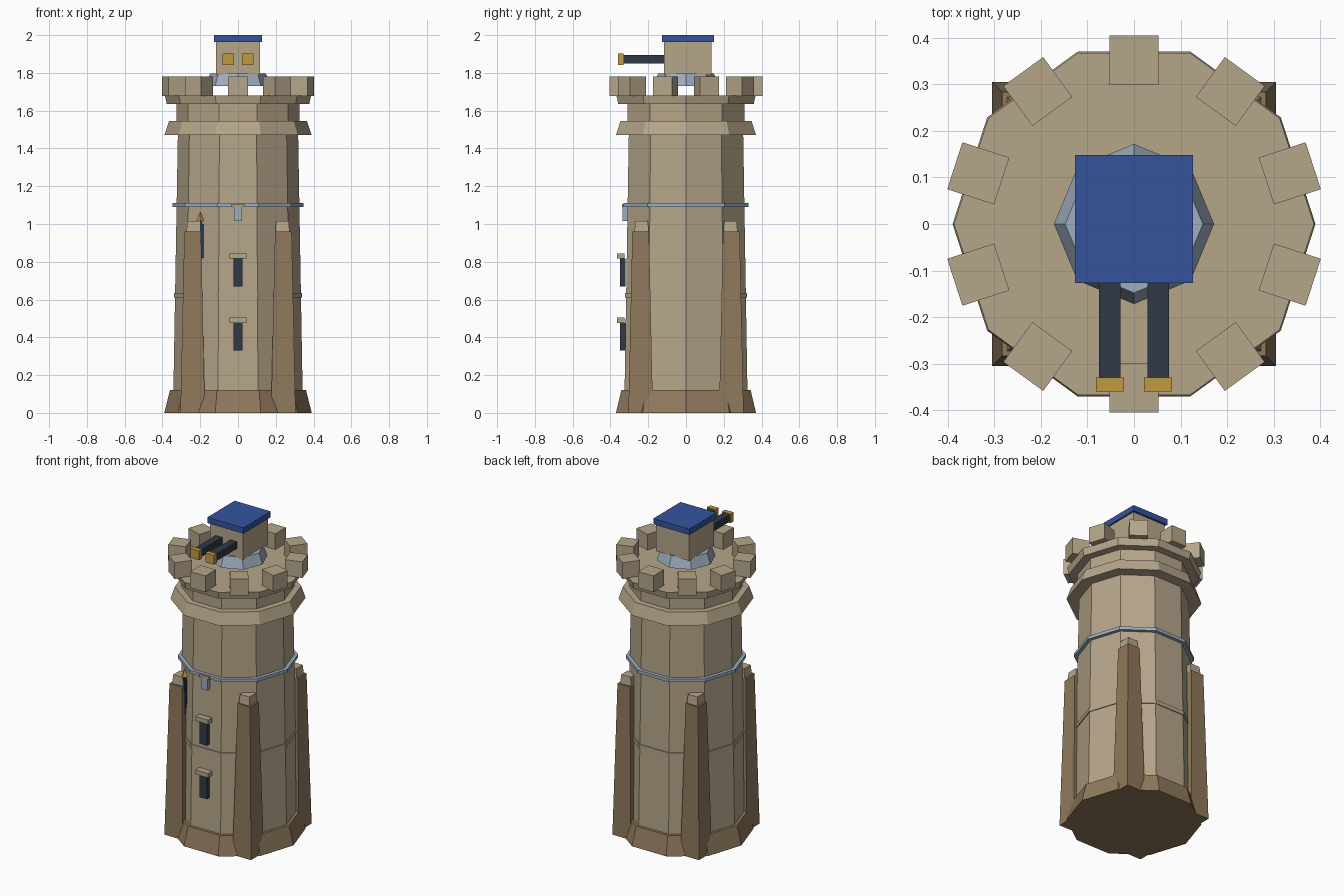
import bpy
import math
from mathutils import Matrix

cube = bpy.data.objects.get("Cube")
if cube:
    bpy.data.objects.remove(cube, do_unlink=True)


def material(name, r, g, b):
    lin = [((c / 255 + 0.055) / 1.055) ** 2.4 for c in (r, g, b)] + [1]
    m = bpy.data.materials.new(name)
    m.use_nodes = True
    m.diffuse_color = lin
    for n in m.node_tree.nodes:
        if n.type == 'BSDF_PRINCIPLED':
            n.inputs["Base Color"].default_value = lin
    return m


STONE = material("pale stone", 182, 166, 138)
BROWN = material("brown stone", 143, 121, 92)
STEEL = material("steel", 158, 174, 192)
DARK = material("dark iron", 48, 57, 70)
GOLD = material("gold", 192, 154, 66)
BLUE = material("roof blue", 53, 84, 158)
NAVY = material("navy cloth", 36, 54, 100)


def frustum(name, sides, r1, r2, z1, z2, mat, x=0, y=0, turn=0):
    """Flat-sided solid of revolution with a vertex on +x (before the turn)."""
    bpy.ops.mesh.primitive_cone_add(vertices=sides, radius1=r1, radius2=r2,
                                    depth=z2 - z1)
    o = bpy.context.object
    o.name = name
    # the primitive puts its first vertex on +y
    o.data.transform(Matrix.Rotation(turn - math.pi / 2, 4, 'Z'))
    o.location = (x, y, (z1 + z2) / 2)
    o.data.materials.append(mat)
    return o


def box(name, x, y, z, mat):
    """Box from (min, max) pairs."""
    bpy.ops.mesh.primitive_cube_add(size=1)
    o = bpy.context.object
    o.name = name
    o.location = [sum(p) / 2 for p in (x, y, z)]
    o.data.transform(Matrix.Diagonal([p[1] - p[0] for p in (x, y, z)] + [1]))
    o.data.materials.append(mat)
    return o


# Ten-sided tower body and rings
for name, r1, r2, z1, z2, mat in (
        ("plinth", 0.39, 0.36, 0, 0.12, BROWN),
        ("shaft", 0.342, 0.318, 0.12, 1.50, STONE),
        ("lower_band", 0.339, 0.339, 0.61, 0.635, STONE),
        ("steel_band", 0.347, 0.347, 1.09, 1.11, STEEL),
        ("cornice", 0.39, 0.365, 1.47, 1.545, STONE),
        ("neck", 0.326, 0.326, 1.50, 1.64, STONE),
        ("deck", 0.377, 0.387, 1.635, 1.68, STONE)):
    frustum(name, 10, r1, r2, z1, z2, mat)

# Battlements
for i in range(10):
    o = box("merlon", (-0.053, 0.053), (-0.053, 0.053), (1.677, 1.78), STONE)
    a = math.radians(18 + 36 * i)
    o.location.x, o.location.y = 0.352 * math.cos(a), 0.352 * math.sin(a)
    o.rotation_euler.z = a

# Corner buttresses with caps
s = math.sqrt(2)
for sx in (-1, 1):
    for sy in (-1, 1):
        frustum("buttress", 4, 0.065 * s, 0.044 * s, 0, 0.96, BROWN,
                0.24 * sx, 0.24 * sy, math.pi / 4)
        frustum("buttress_cap", 4, 0.038 * s, 0.033 * s, 0.96, 1.015, STONE,
                0.235 * sx, 0.235 * sy, math.pi / 4)

# Arrow slits with lintels
for z in (0.33, 0.67):
    box("arrow_slit", (-0.025, 0.025), (-0.35, -0.32), (z, z + 0.147), DARK)
    box("lintel", (-0.045, 0.045), (-0.365, -0.325), (z + 0.147, z + 0.175), STONE)

# Hanging plate on the steel band
box("hanging_plate", (-0.02, 0.02), (-0.337, -0.31), (1.015, 1.09), STEEL)
box("plate_bracket", (-0.035, 0.035), (-0.34, -0.31), (1.09, 1.107), STONE)

# Pennant pole beside the right front buttress
box("pennant_pole", (-0.208, -0.192), (-0.262, -0.246), (0.7, 1.02), DARK)
box("pennant", (-0.215, -0.183), (-0.26, -0.25), (0.82, 1.0), NAVY)
frustum("pole_tip", 4, 0.022, 0, 1.015, 1.065, GOLD, -0.2, -0.25)

# Turret on its octagonal mount
frustum("turret_mount", 8, 0.172, 0.148, 1.73, 1.797, STEEL)
box("turret_body", (-0.117, 0.117), (-0.117, 0.135), (1.79, 1.967), STONE)
box("turret_roof", (-0.127, 0.127), (-0.127, 0.148), (1.963, 2.0), BLUE)
for x in (-0.052, 0.052):
    box("gun_barrel", (x - 0.023, x + 0.023), (-0.335, -0.1), (1.85, 1.895), DARK)
    box("gun_muzzle", (x - 0.03, x + 0.03), (-0.36, -0.33), (1.843, 1.902), GOLD)
